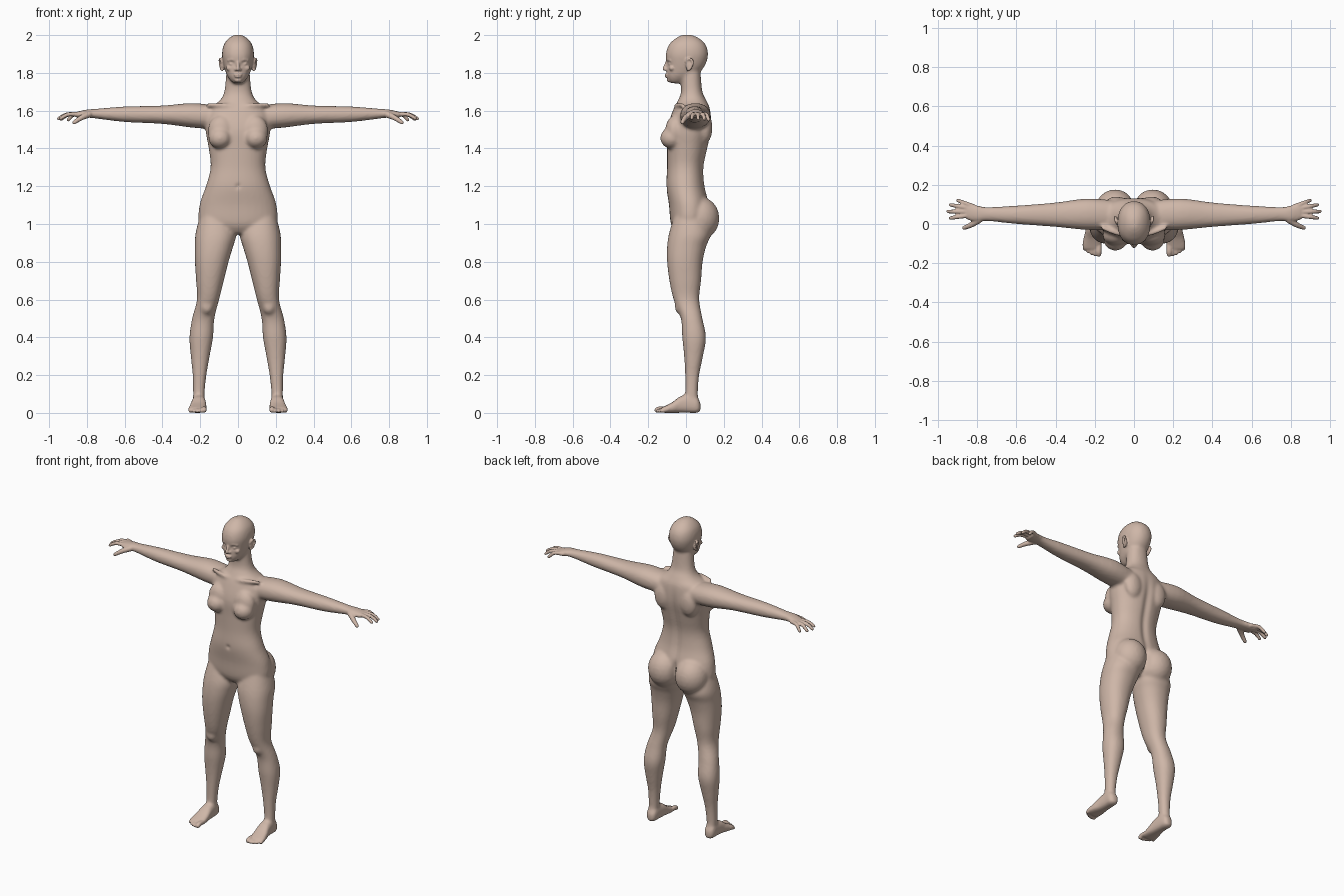
import bpy, bmesh, math
from mathutils import Matrix, Vector

cube = bpy.data.objects.get("Cube")
if cube:
    bpy.data.objects.remove(cube, do_unlink=True)


def spline(rows, steps):
    """Smoothly resample a list of number rows."""
    out = []
    for i in range(len(rows) - 1):
        before, start = rows[max(i - 1, 0)], rows[i]
        end, after = rows[i + 1], rows[min(i + 2, len(rows) - 1)]
        for k in range(steps):
            t = k / steps
            out.append([b + t / 2 * (c - a + t * (2 * a - 5 * b + 4 * c - d
                        + t * (3 * (b - c) + d - a)))
                        for a, b, c, d in zip(before, start, end, after)])
    out.append(list(rows[-1]))
    return out


def bridge(bm, rings):
    """Join rings of points into a closed tube."""
    rings = [[bm.verts.new(co) for co in ring] for ring in rings]
    for lower, upper in zip(rings, rings[1:]):
        for k in range(len(lower)):
            bm.faces.new((lower[k - 1], lower[k], upper[k], upper[k - 1]))
    bm.faces.new(rings[0])
    bm.faces.new(rings[-1])


def loft(bm, axis, rows, power=2.2, sides=32):
    """Skin rounded sections; a row is position, then low and high of the other axes."""
    u, v = [k for k in range(3) if k != axis]
    rings = []
    for position, u_low, u_high, v_low, v_high in spline(rows, 4):
        ring = []
        for k in range(sides):
            angle = math.tau * k / sides
            across, along = (math.copysign(abs(f) ** (2 / power), f)
                             for f in (math.cos(angle), math.sin(angle)))
            co = Vector()
            co[axis] = position
            co[u] = (u_low + u_high + across * (u_high - u_low)) / 2
            co[v] = (v_low + v_high + along * (v_high - v_low)) / 2
            ring.append(co)
        rings.append(ring)
    bridge(bm, rings)


def blob(bm, centre, radii, detail=3):
    matrix = Matrix.Translation(centre) @ Matrix.Diagonal((*radii, 1))
    bmesh.ops.create_icosphere(bm, subdivisions=detail, radius=1, matrix=matrix)


def rod(bm, points, start_radius, end_radius, sides=12):
    """Tapered round rod along a path, with a ball at each end."""
    path = [Vector(p) for p in spline(points, 4)]
    rings = []
    for i, point in enumerate(path):
        radius = start_radius + (end_radius - start_radius) * i / (len(path) - 1)
        heading = path[min(i + 1, len(path) - 1)] - path[max(i - 1, 0)]
        if i in (0, len(path) - 1):
            blob(bm, point, (radius, radius, radius), detail=2)
        first = heading.cross((.3, .5, 1)).normalized() * radius
        second = heading.normalized().cross(first)
        angles = [math.tau * k / sides for k in range(sides)]
        rings.append([point + first * math.cos(a) + second * math.sin(a) for a in angles])
    bridge(bm, rings)


def mirror(bm):
    copy = bmesh.ops.duplicate(bm, geom=bm.verts[:] + bm.edges[:] + bm.faces[:])["geom"]
    for item in copy:
        if isinstance(item, bmesh.types.BMVert):
            item.co.x *= -1


def fuse(bm, voxel, repeats):
    """Merge all the overlapping pieces into one soft skin."""
    bmesh.ops.recalc_face_normals(bm, faces=bm.faces[:])
    mesh = bpy.data.meshes.new("pieces")
    bm.to_mesh(mesh)
    bm.free()
    pieces = bpy.data.objects.new("pieces", mesh)
    bpy.context.scene.collection.objects.link(pieces)
    remesh = pieces.modifiers.new("fuse", "REMESH")
    remesh.mode = "VOXEL"
    remesh.voxel_size = voxel
    smooth = pieces.modifiers.new("soften", "SMOOTH")
    smooth.factor = 0.5
    smooth.iterations = repeats
    bpy.context.view_layer.update()
    graph = bpy.context.evaluated_depsgraph_get()
    result = bpy.data.meshes.new_from_object(pieces.evaluated_get(graph))
    bpy.data.objects.remove(pieces, do_unlink=True)
    bpy.data.meshes.remove(mesh)
    return result


def bump(distance, size, sharpness=2):
    """Soft falloff from one at the middle to zero beyond the size."""
    return math.exp(-abs(distance / size) ** sharpness)


# Large forms of one side
form = bmesh.new()
leg = [(1.05, .04, .2, -.06, .1), (.95, .01, .225, -.09, .13),
       (.88, .026, .228, -.1, .106), (.8, .05, .228, -.1, .088),
       (.7, .075, .222, -.088, .08), (.6, .1, .217, -.066, .07),
       (.5, .125, .243, -.027, .087), (.4, .132, .257, -.02, .106),
       (.3, .15, .25, -.01, .09), (.2, .167, .24, -.005, .07),
       (.1, .177, .238, -.005, .063), (.02, .18, .237, -.02, .073)]
loft(form, 2, leg)
arm = [(.1, -.03, .12, 1.5, 1.625), (.24, -.03, .13, 1.51, 1.64),
       (.4, -.015, .11, 1.53, 1.627), (.6, 0, .094, 1.54, 1.622),
       (.75, .015, .087, 1.558, 1.61), (.8, .01, .096, 1.563, 1.606),
       (.86, .02, .11, 1.56, 1.593)]
loft(form, 0, arm)
foot = [(.078, .19, .22, .01, .05), (.06, .176, .24, 0, .08),
        (.02, .172, .242, 0, .095), (-.03, .169, .247, 0, .088),
        (-.07, .165, .258, 0, .058), (-.11, .164, .266, 0, .037),
        (-.135, .17, .26, 0, .026)]
loft(form, 1, foot, power=2.7)
blob(form, (.096, .073, 1.03), (.103, .104, .115))    # buttock
blob(form, (.095, -.075, 1.455), (.062, .062, .057))  # breast
blob(form, (.09, -.06, 1.49), (.07, .05, .085))
blob(form, (.09, .1, 1.51), (.06, .04, .085))         # shoulder blade
blob(form, (.165, -.028, .565), (.036, .032, .045))   # knee
rod(form, [(.02, -.05, 1.62), (.08, -.05, 1.63), (.16, -.02, 1.63)], .011, .012)
mirror(form)

# Torso, neck and head: height, half width, front, back
torso = [(.95, .1, -.05, .07), (1, .2, -.08, .115), (1.1, .204, -.09, .122),
         (1.2, .17, -.104, .1), (1.3, .145, -.1, .095), (1.4, .155, -.1, .115),
         (1.5, .172, -.1, .135), (1.6, .165, -.07, .13), (1.65, .1, -.045, .11),
         (1.7, .073, -.026, .087), (1.8, .062, -.03, .077)]
head = [(1.745, .024, -.08, -.03), (1.76, .04, -.094, 0), (1.785, .057, -.103, .05),
        (1.81, .067, -.102, .08), (1.85, .078, -.104, .106), (1.9, .085, -.107, .117),
        (1.95, .075, -.09, .104), (1.985, .047, -.052, .067), (2.002, .016, -.018, .026)]
for rows in (torso, head):
    loft(form, 2, [(z, -half, half, front, back) for z, half, front, back in rows])
form_mesh = fuse(form, .009, 6)

# Press in the eye sockets, navel, back furrow and cleft
body = bmesh.new()
body.from_mesh(form_mesh)
bpy.data.meshes.remove(form_mesh)
for vert in body.verts:
    x, y, z = vert.co
    if y < 0:
        eye = bump(abs(x) - .032, .016) * bump(z - 1.848, .014) * bump(y + .1, .05)
        navel = bump(x, .012) * bump(z - 1.2, .012)
        vert.co.y += .009 * eye + .008 * navel
    elif y > .04:
        furrow = bump(x, .022) * bump(z - 1.32, .24, 4)
        cleft = bump(x, .013) * bump(z - 1.02, .08, 4)
        vert.co.y -= .011 * furrow + .02 * cleft

# Fingers fan out from the wrist
side = bmesh.new()
for i in range(4):
    angle = .17 * i - .15
    length = .21 - .01 * (i - 1) ** 2
    wrist = Vector((.74, .06, 1.58))
    reach = Vector((math.cos(angle), math.sin(angle), 0)) * length
    droop = Vector((0, 0, -.02 - .003 * i))
    rod(side, [wrist + reach * .5, wrist + reach * .8, wrist + reach + droop], .0125, .0095)
rod(side, [(.79, .022, 1.58), (.83, -.004, 1.562), (.868, -.02, 1.537)], .018, .0105)

# Toes, the inner one thickest
for i in range(5):
    x = .18 + .018 * i
    tip = .002 * i * i - .168
    radius = .01 if i else .0145
    rod(side, [(x, -.105, .02), (x, tip + .03, radius + .006), (x, tip + radius, radius)],
        radius, radius)

# Ears and paired face details
blob(side, (.083, .016, 1.843), (.011, .018, .03))
rod(side, [(.087, 0, 1.858), (.093, .012, 1.874), (.097, .03, 1.87),
           (.096, .035, 1.85), (.09, .022, 1.822), (.084, .008, 1.815)], .006, .007)
blob(side, (.032, -.084, 1.847), (.016, .01, .008))    # eyelid
rod(side, [(.014, -.097, 1.866), (.033, -.094, 1.871), (.052, -.081, 1.866)], .007, .006)
blob(side, (.011, -.104, 1.818), (.008, .01, .008))    # nostril wing
blob(side, (.042, -.074, 1.825), (.022, .016, .016))   # cheek
mirror(side)
detail_mesh = bpy.data.meshes.new("details")
side.to_mesh(detail_mesh)
side.free()
body.from_mesh(detail_mesh)
bpy.data.meshes.remove(detail_mesh)

# Nose, lips and chin
rod(body, [(0, -.099, 1.862), (0, -.107, 1.842), (0, -.115, 1.821)], .007, .0105)
blob(body, (0, -.103, 1.791), (.022, .01, .006))
blob(body, (0, -.102, 1.78), (.019, .01, .006))
blob(body, (0, -.087, 1.762), (.02, .014, .012))
body_mesh = fuse(body, .005, 3)

# Single skin colour and smooth shading
skin = bpy.data.materials.new("skin")
skin.use_nodes = True
colour = (.62, .47, .39, 1)
skin.diffuse_color = colour
skin.node_tree.nodes["Principled BSDF"].inputs["Base Color"].default_value = colour
body_mesh.materials.clear()
body_mesh.materials.append(skin)
body_mesh.shade_smooth()
body_mesh.name = "body"
figure = bpy.data.objects.new("body", body_mesh)
bpy.context.scene.collection.objects.link(figure)
